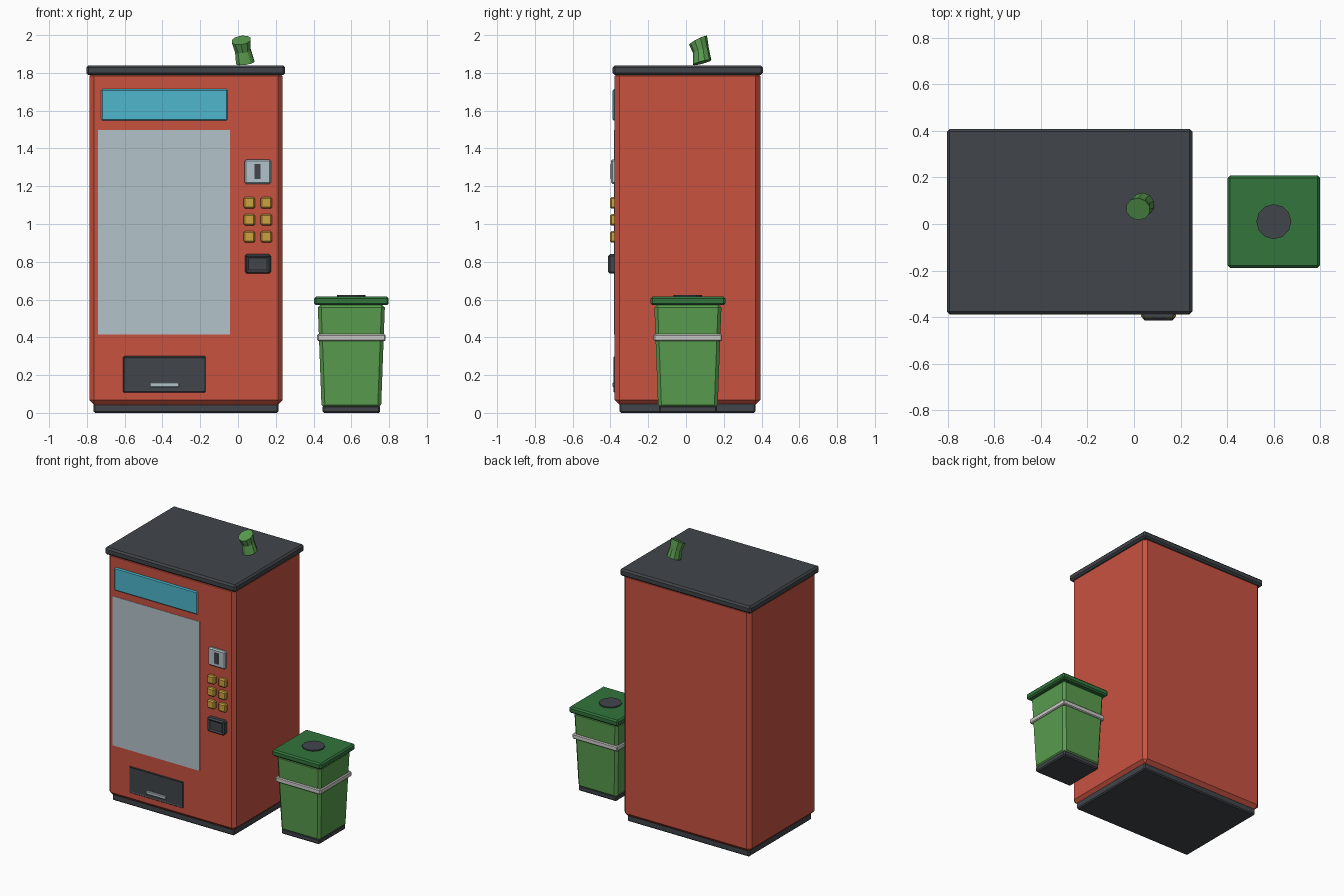
import bpy, bmesh
from math import radians
from mathutils import Matrix, Vector

if "Cube" in bpy.data.objects:
    bpy.data.objects.remove(bpy.data.objects["Cube"])


def material(name, r, g, b):
    """Flat material from 8-bit display values, converted to linear."""
    lin = [((c / 255 + 0.055) / 1.055) ** 2.4 for c in (r, g, b)] + [1]
    m = bpy.data.materials.new(name)
    m.use_nodes = True
    m.diffuse_color = lin
    m.node_tree.nodes["Principled BSDF"].inputs["Base Color"].default_value = lin
    return m


RED = material("cabinet red", 200, 82, 64)
DARK = material("charcoal", 65, 69, 74)
CYAN = material("sign cyan", 78, 182, 204)
GLASS = material("pale glass", 178, 194, 202)
GOLD = material("button gold", 204, 162, 62)
GREEN = material("bin green", 89, 156, 78)
LID = material("lid green", 50, 117, 60)
GREY = material("light grey", 202, 202, 198)


def finish(name, bm, mat):
    bmesh.ops.recalc_face_normals(bm, faces=bm.faces)
    mesh = bpy.data.meshes.new(name)
    bm.to_mesh(mesh)
    bm.free()
    mesh.materials.append(mat)
    ob = bpy.data.objects.new(name, mesh)
    bpy.context.collection.objects.link(ob)
    return ob


def box(name, xs, ys, zs, mat, bevel=0.0, foot=1.0, inset=0.0, sink=0.0):
    """Chamfered box; foot scales the base, inset and sink shape the front."""
    bm = bmesh.new()
    bmesh.ops.create_cube(bm, size=1)
    mid = Vector([sum(r) / 2 for r in (xs, ys, zs)])
    size = Vector([r[1] - r[0] for r in (xs, ys, zs)])
    for v in bm.verts:
        k = foot if v.co.z < 0 else 1
        v.co = mid + Vector((v.co.x * size.x * k, v.co.y * size.y * k, v.co.z * size.z))
    if bevel:
        bmesh.ops.bevel(bm, geom=bm.edges[:], offset=bevel, segments=1,
                        affect='EDGES', profile=0.5)
    if inset:
        front = min(bm.faces, key=lambda f: f.calc_center_median().y)
        bmesh.ops.inset_region(bm, faces=[front], thickness=inset)
        bmesh.ops.translate(bm, verts=front.verts[:], vec=(0, sink, 0))
    return finish(name, bm, mat)


# Vending machine cabinet
FRONT = -0.378
box("cabinet_base", (-0.765, 0.214), (-0.352, 0.368), (0, 0.06), DARK, 0.008)
box("cabinet_body", (-0.787, 0.236), (FRONT, 0.394), (0.043, 1.808), RED, 0.025)
box("cabinet_top", (-0.803, 0.25), (-0.388, 0.408), (1.788, 1.84), DARK, 0.012)


def panel(name, xs, zs, out, mat, bevel=0.0, **kw):
    """Part standing out from the cabinet front."""
    return box(name, xs, (FRONT - out, FRONT + 0.025), zs, mat, bevel, **kw)


panel("sign_panel", (-0.725, -0.055), (1.547, 1.714), 0.01, CYAN, 0.007)
panel("display_window", (-0.742, -0.042), (0.415, 1.498), 0.002, GLASS)

# Payment controls
panel("coin_plate", (0.035, 0.174), (1.213, 1.342), 0.02, GLASS, 0.008)
panel("coin_slot", (0.088, 0.12), (1.238, 1.318), 0.022, DARK)
for row, z in enumerate((1.112, 1.022, 0.932)):
    for col, x in enumerate((0.06, 0.15)):
        panel(f"button_{row + 1}_{col + 1}", (x - 0.03, x + 0.03), (z - 0.03, z + 0.03),
              0.025, GOLD, 0.008)
panel("change_return", (0.036, 0.175), (0.737, 0.84), 0.035, DARK, 0.01,
      inset=0.015, sink=0.008)

# Delivery flap
panel("delivery_flap", (-0.608, -0.172), (0.108, 0.3), 0.005, DARK, 0.004,
      inset=0.01, sink=0.004)
panel("flap_handle", (-0.468, -0.312), (0.136, 0.161), 0.011, GLASS, 0.004)

# Litter bin
BX, BY = 0.6, 0.01


def bin_part(name, half, zs, mat, bevel, foot=1.0):
    return box(name, (BX - half, BX + half), (BY - half, BY + half), zs, mat, bevel, foot)


bin_part("bin_base", 0.153, (0, 0.04), DARK, 0.008)
bin_part("bin_body", 0.178, (0.025, 0.575), GREEN, 0.018, 0.885)
bin_part("bin_band", 0.181, (0.38, 0.417), GREY, 0.006)
bin_part("bin_lid", 0.198, (0.57, 0.615), LID, 0.01)
bm = bmesh.new()
bmesh.ops.create_cone(bm, cap_ends=True, segments=12, radius1=0.075, radius2=0.075,
                      depth=0.02, matrix=Matrix.Translation((BX, BY, 0.613)))
finish("bin_opening", bm, DARK)

# Crushed can: three tilted rings, the middle one pinched
bm = bmesh.new()
rings = []
for centre, tilt, radius in (((0.038, 0.085, 1.855), 15, 0.051),
                             ((0.026, 0.079, 1.918), 18, 0.044),
                             ((0.017, 0.064, 1.973), 27, 0.053)):
    pose = (Matrix.Translation(centre) @ Matrix.Rotation(radians(tilt), 4, 'X')
            @ Matrix.Rotation(radians(-8), 4, 'Y'))
    made = bmesh.ops.create_circle(bm, segments=10, radius=radius, matrix=pose)
    rings.append(made["verts"])
for low, high in zip(rings, rings[1:]):
    for i in range(10):
        j = (i + 1) % 10
        bm.faces.new((low[i], low[j], high[j], high[i]))
bm.faces.new(rings[0])
bm.faces.new(rings[-1])
finish("crushed_can", bm, GREEN)
